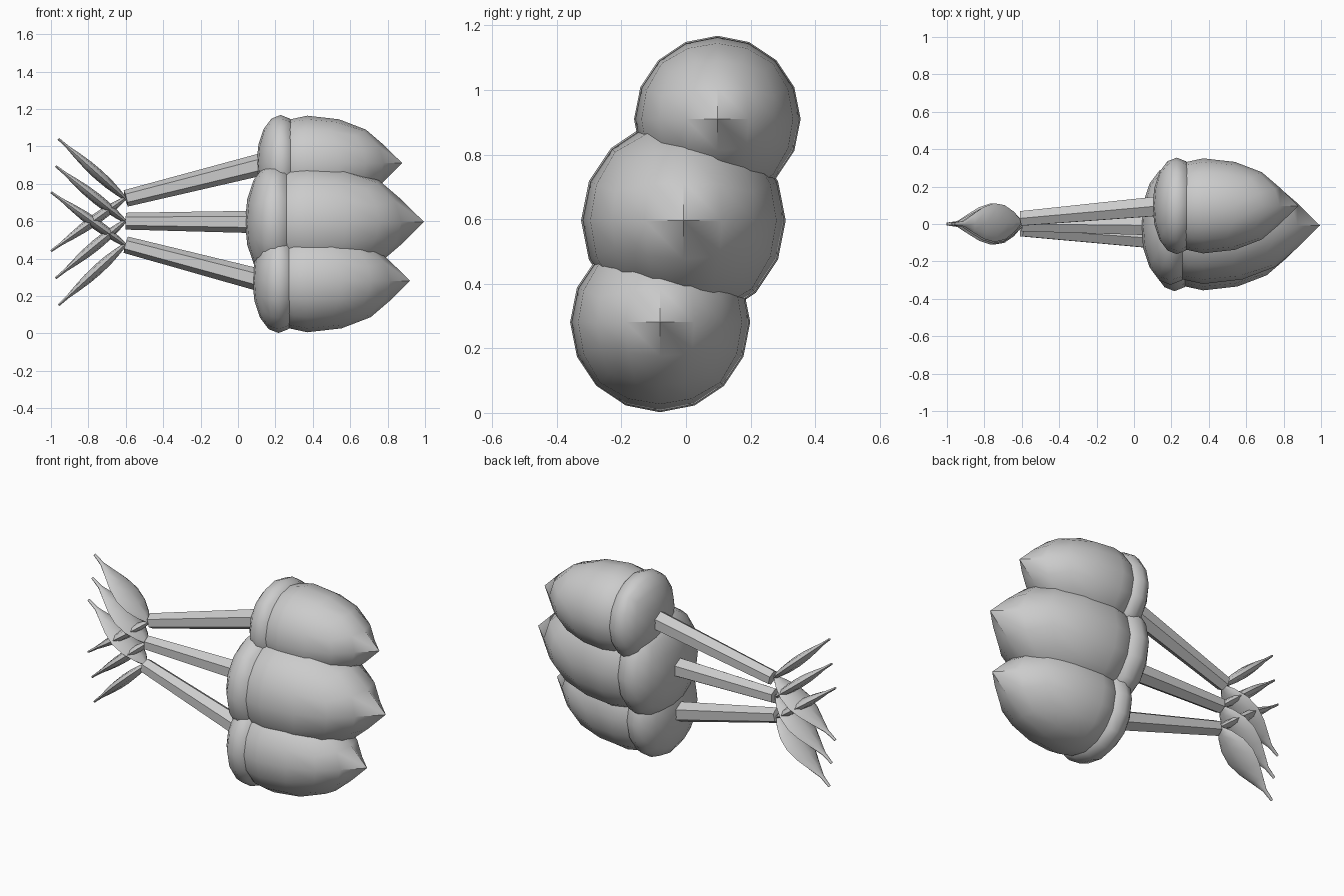
import bpy, bmesh, math
from mathutils import Vector

if "Cube" in bpy.data.objects:
    bpy.data.objects.remove(bpy.data.objects["Cube"])

grey = bpy.data.materials.new("light_grey")
grey.diffuse_color = (0.6, 0.6, 0.6, 1)
grey.use_nodes = True
grey.node_tree.nodes["Principled BSDF"].inputs["Base Color"].default_value = grey.diffuse_color


def finish(bm, name, angle=None):
    bmesh.ops.recalc_face_normals(bm, faces=bm.faces[:])
    me = bpy.data.meshes.new(name)
    bm.to_mesh(me)
    bm.free()
    me.materials.append(grey)
    ob = bpy.data.objects.new(name, me)
    bpy.context.collection.objects.link(ob)
    if angle:
        bpy.ops.object.select_all(action='DESELECT')
        ob.select_set(True)
        bpy.context.view_layer.objects.active = ob
        bpy.ops.object.shade_smooth_by_angle(angle=math.radians(angle))
    return ob


def quad_sphere(name, centre, radius, front, back, tip=None):
    """Rounded cube, 4 x 4 faces a side; x is stretched differently fore and aft."""
    bm = bmesh.new()
    bmesh.ops.create_cube(bm, size=2)
    bmesh.ops.subdivide_edges(bm, edges=bm.edges[:], cuts=3, use_grid_fill=True)
    for v in bm.verts:
        d = Vector([math.tan(c * math.pi / 4) for c in v.co]).normalized()
        sx = front if d.x > 0 else back
        if tip and d.x > 0.999:
            sx = tip
        v.co = Vector(centre) + Vector((d.x * sx, d.y * radius, d.z * radius))
    return finish(bm, name, 50)


def sweep(name, start, end, stations, sides, angle=None):
    """Closed rings from start to end; station = (t, half width in y, half height)."""
    a, b = Vector(start), Vector(end)
    axis = (b - a).normalized()
    side = (Vector((0, 1, 0)) - axis * axis.y).normalized()
    up = axis.cross(side)
    bm = bmesh.new()
    rings = []
    for t, w, h in stations:
        ring = []
        for i in range(sides):
            p = 2 * math.pi * i / sides
            ring.append(bm.verts.new(a.lerp(b, t) + up * h * math.cos(p) + side * w * math.sin(p)))
        rings.append(ring)
    for r, s in zip(rings, rings[1:]):
        for i in range(sides):
            j = (i + 1) % sides
            bm.faces.new((r[i], r[j], s[j], s[i]))
    bm.faces.new(rings[0])
    bm.faces.new(rings[-1])
    return finish(bm, name, angle)


LEAF = [(0, .012, .010), (.10, .055, .018), (.24, .092, .026), (.40, .104, .029),
        (.56, .085, .026), (.72, .048, .018), (.86, .014, .009), (1, .008, .006)]

# name, y, z, radius, stem end, upper leaf tip, lower leaf tip
ACORNS = [
    ("upper", .097, .910, .258, (-.60, .030, .722), (-.96, 0, 1.04), (-1.0, 0, .44)),
    ("middle", -.008, .596, .317, (-.60, 0, .600), (-.975, 0, .895), (-.975, 0, .295)),
    ("lower", -.080, .281, .279, (-.60, -.027, .474), (-1.0, 0, .755), (-.96, 0, .15)),
]

for name, y, z, r, end, tip_up, tip_down in ACORNS:
    # pointed nut and the flattened cap behind it
    quad_sphere(name + "_nut", (.37, y, z), r * .985, r * 1.72, r * .9, r * 1.97)
    cap_x = .37 - .55 * r
    quad_sphere(name + "_cap", (cap_x, y, z), r, r * .5, r * .5)
    # tapered six-sided stem
    sweep(name + "_stem", (cap_x - .3 * r, y, z), end, [(0, .06, .06), (1, .045, .045)], 6)
    # pair of thin leaves
    base = (-.605, end[1] * .4, end[2])
    sweep(name + "_leaf_a", base, tip_up, LEAF, 8, 50)
    sweep(name + "_leaf_b", base, tip_down, LEAF, 8, 50)
